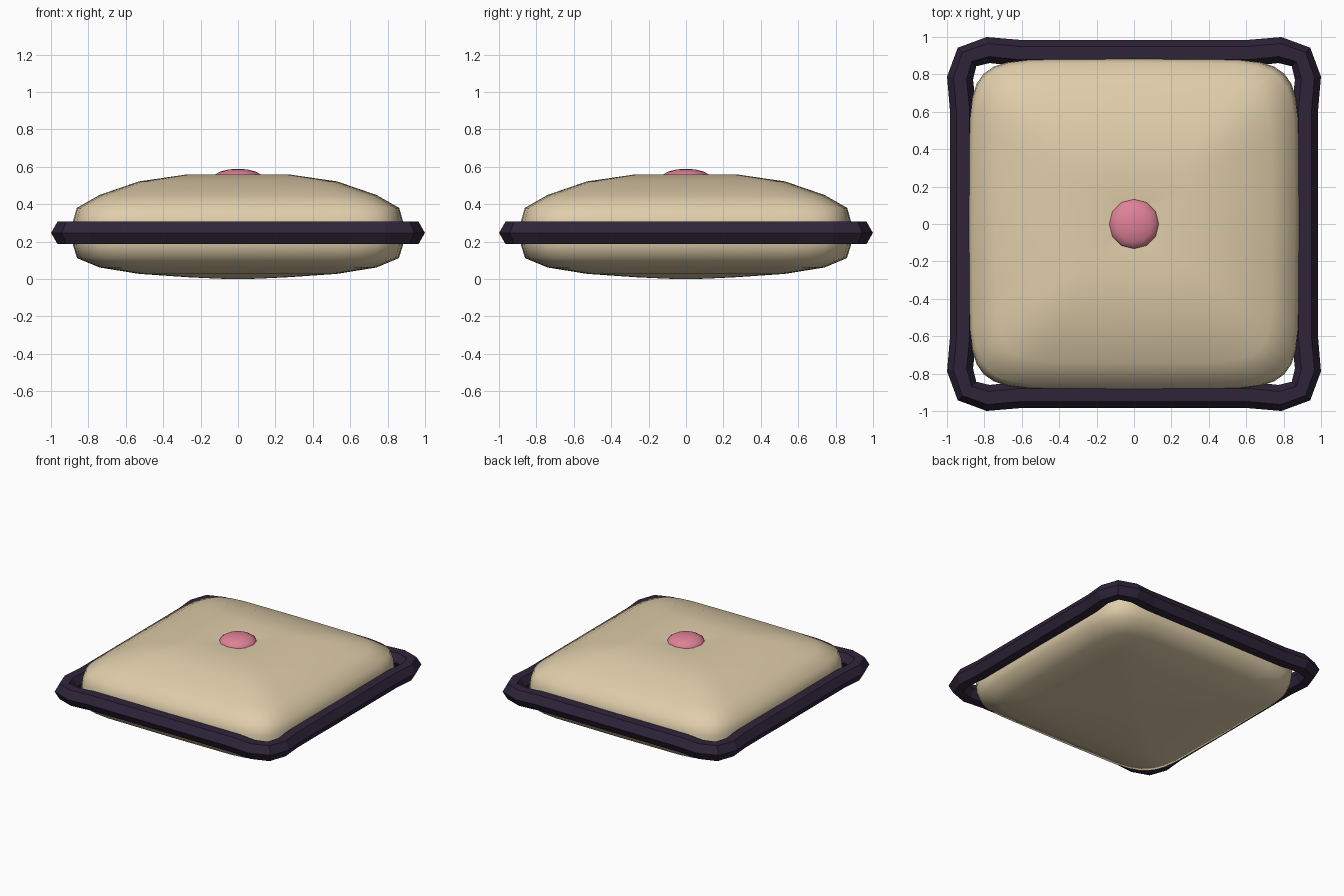
import bpy, math
from mathutils import Vector

if "Cube" in bpy.data.objects:
    bpy.data.objects.remove(bpy.data.objects["Cube"])


def material(name, rgb):
    m = bpy.data.materials.new(name)
    m.diffuse_color = (*rgb, 1)
    m.use_nodes = True
    m.node_tree.nodes["Principled BSDF"].inputs["Base Color"].default_value = m.diffuse_color
    return m


CREAM = material("cream fabric", (0.74, 0.61, 0.40))
PURPLE = material("dark purple piping", (0.028, 0.018, 0.042))
PINK = material("pink button", (0.74, 0.22, 0.31))


def make(name, verts, faces, mat, smooth):
    me = bpy.data.meshes.new(name)
    me.from_pydata(verts, [], faces)
    me.materials.append(mat)
    for p in me.polygons:
        p.use_smooth = smooth
    ob = bpy.data.objects.new(name, me)
    bpy.context.collection.objects.link(ob)
    return ob


def bridge(rings, n, closed=False):
    """Quads between consecutive rings of n points."""
    last = rings if closed else rings - 1
    return [(i * n + j, i * n + (j + 1) % n,
             (i + 1) % rings * n + (j + 1) % n, (i + 1) % rings * n + j)
            for i in range(last) for j in range(n)]


def lathe(name, profile, seg, power, mat, smooth):
    """Stack of superellipse rings (half size, height), listed bottom to top, with pole caps."""
    def sp(v):
        return math.copysign(abs(v) ** (2 / power), v) if abs(v) > 1e-6 else 0.0
    inner = profile[1:-1]
    verts = [(s * sp(math.cos(a)), s * sp(math.sin(a)), z) for s, z in inner
             for a in (2 * math.pi * j / seg for j in range(seg))]
    faces = bridge(len(inner), seg)
    b, t, k = len(verts), len(verts) + 1, (len(inner) - 1) * seg
    verts += [(0, 0, profile[0][1]), (0, 0, profile[-1][1])]
    for j in range(seg):
        faces += [(b, (j + 1) % seg, j), (t, k + j, k + (j + 1) % seg)]
    return make(name, verts, faces, mat, smooth)


# Stuffed cushion with a shallow dimple under the button
lathe("cushion_body",
      [(0, 0.0), (0.10, 0.002), (0.27, 0.010), (0.53, 0.028), (0.74, 0.062),
       (0.86, 0.112), (0.882, 0.18), (0.887, 0.245), (0.882, 0.31), (0.862, 0.38),
       (0.74, 0.45), (0.53, 0.522), (0.27, 0.56), (0.08, 0.538), (0, 0.533)],
      32, 7, CREAM, True)

# Piping: hexagonal section swept around a square with bulging corners
quarter = [(0.915, 0.0), (0.915, 0.62), (0.93, 0.78), (0.893, 0.893), (0.78, 0.93), (0.62, 0.915)]
path = []
for q in range(4):
    for x, y in quarter:
        for _ in range(q):
            x, y = -y, x
        path.append(Vector((x, y, 0)))
verts = []
for i, p in enumerate(path):
    d1 = (p - path[i - 1]).normalized()
    d2 = (path[(i + 1) % len(path)] - p).normalized()
    t = (d1 + d2).normalized()
    out = Vector((t.y, -t.x, 0))
    for j in range(6):
        a = math.pi / 3 * j
        verts.append(p + out * 0.07 * math.cos(a) + Vector((0, 0, 0.247 + 0.07 * math.sin(a))))
faces = [f[::-1] for f in bridge(len(path), 6, True)]
make("piping", verts, faces, PURPLE, False)

# Button: flattened twelve-sided ball
prof = [(0.137 * math.cos(a), 0.535 + 0.055 * math.sin(a))
        for a in (math.pi * (k / 8 - 0.5) for k in range(9))]
lathe("button", prof, 12, 2, PINK, True)
